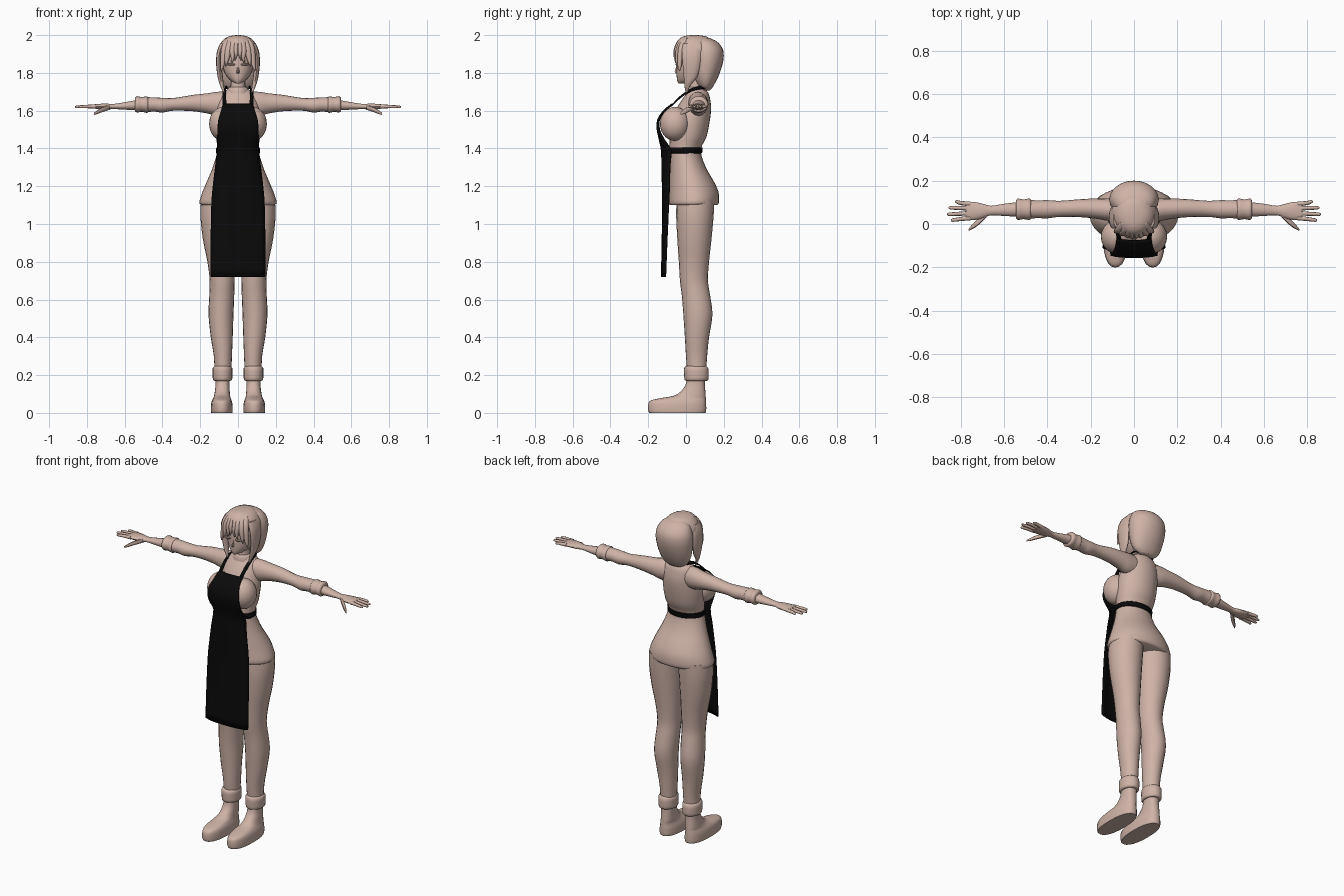
import bpy, bmesh, math
from mathutils import Vector


def material(name, rgb):
    m = bpy.data.materials.new(name)
    m.diffuse_color = (*rgb, 1)
    return m


CLAY = material("warm_beige", (0.62, 0.45, 0.385))
BLACK = material("black", (0.003, 0.003, 0.003))


def finish(name, bm, mat, mirror=False, thick=0, angle=50):
    bmesh.ops.recalc_face_normals(bm, faces=bm.faces)
    me = bpy.data.meshes.new(name)
    bm.to_mesh(me)
    bm.free()
    me.materials.append(mat)
    ob = bpy.data.objects.new(name, me)
    bpy.context.collection.objects.link(ob)
    bpy.ops.object.select_all(action='DESELECT')
    bpy.context.view_layer.objects.active = ob
    ob.select_set(True)
    bpy.ops.object.shade_smooth_by_angle(angle=math.radians(angle))
    if thick:
        mod = ob.modifiers.new("Thickness", 'SOLIDIFY')
        mod.thickness, mod.offset = thick, 0
    if mirror:
        ob.modifiers.new("Mirror", 'MIRROR')
    return ob


def smooth_rows(rows, steps):
    """Catmull-Rom interpolation between rows of numbers."""
    out = []
    for i in range(len(rows) - 1):
        p0, p1 = rows[max(i - 1, 0)], rows[i]
        p2, p3 = rows[i + 1], rows[min(i + 2, len(rows) - 1)]
        for k in range(steps):
            t = k / steps
            out.append([0.5 * (2 * b + (c - a) * t + (2 * a - 5 * b + 4 * c - d) * t * t
                               + (3 * b - a - 3 * c + d) * t ** 3)
                        for a, b, c, d in zip(p0, p1, p2, p3)])
    return out + [list(rows[-1])]


def loft(name, rows, mat=CLAY, axis='z', n=20, steps=3, power=1.0, mirror=False):
    """Oval rings along an axis. z rows: z, x, half x, y min, y max. x rows: x, y, half y, z min, z max."""
    bm = bmesh.new()
    rings = []
    for t, c, r, lo, hi in smooth_rows(rows, steps):
        ring = []
        for k in range(n):
            a = 2 * math.pi * k / n
            ca, sa = math.cos(a), math.sin(a)
            u = c + r * math.copysign(abs(ca) ** power, ca)
            v = (lo + hi) / 2 + (hi - lo) / 2 * math.copysign(abs(sa) ** power, sa)
            ring.append(bm.verts.new((u, v, t) if axis == 'z' else (t, u, v)))
        rings.append(ring)
    for a, b in zip(rings, rings[1:]):
        for k in range(n):
            bm.faces.new((a[k], a[(k + 1) % n], b[(k + 1) % n], b[k]))
    bm.faces.new(rings[0])
    bm.faces.new(rings[-1])
    return finish(name, bm, mat, mirror)


def sheet(name, rows, mat, thick, mirror=False):
    bm = bmesh.new()
    grid = [[bm.verts.new(p) for p in row] for row in rows]
    for a, b in zip(grid, grid[1:]):
        for k in range(len(a) - 1):
            bm.faces.new((a[k], a[k + 1], b[k + 1], b[k]))
    return finish(name, bm, mat, mirror, thick)


def ball(name, loc, size, mirror=False):
    bm = bmesh.new()
    bmesh.ops.create_uvsphere(bm, u_segments=20, v_segments=14, radius=1)
    for v in bm.verts:
        v.co = Vector(loc) + Vector([c * s for c, s in zip(v.co, size)])
    return finish(name, bm, CLAY, mirror)


# Torso with flared tunic hem, and neck
loft("torso", [
    (1.10, 0, .192, -.085, .165), (1.115, 0, .205, -.092, .175), (1.17, 0, .188, -.09, .172),
    (1.23, 0, .163, -.088, .145), (1.30, 0, .134, -.085, .105), (1.39, 0, .109, -.088, .078),
    (1.46, 0, .117, -.085, .108), (1.54, 0, .122, -.075, .125), (1.61, 0, .115, -.05, .133),
    (1.66, 0, .105, -.02, .128), (1.695, 0, .085, .005, .118), (1.715, 0, .05, .012, .10)], n=28)
ball("bust", (.078, -.058, 1.53), (.075, .08, .09), True)
loft("neck", [(1.68, 0, .045, .005, .10), (1.74, 0, .038, .01, .09), (1.82, 0, .038, .01, .09)])
loft("collar", [(1.69, 0, .058, -.005, .112), (1.715, 0, .055, 0, .106), (1.725, 0, .045, .008, .098)], steps=2)

# Sleeves, rolled cuffs and hands
loft("sleeves", [
    (.04, .06, .05, 1.575, 1.70), (.11, .065, .052, 1.572, 1.70), (.16, .07, .048, 1.585, 1.692),
    (.24, .073, .042, 1.597, 1.683), (.34, .07, .037, 1.60, 1.667), (.40, .068, .042, 1.59, 1.668),
    (.44, .068, .041, 1.595, 1.67), (.49, .068, .043, 1.592, 1.672)],
    axis='x', n=16, mirror=True)
loft("cuffs", [(.475, .068, .04, 1.592, 1.668), (.482, .068, .05, 1.588, 1.676), (.51, .068, .045, 1.594, 1.672),
               (.535, .068, .05, 1.59, 1.677), (.545, .068, .04, 1.598, 1.668)],
     axis='x', n=16, steps=2, mirror=True)
loft("hands", [(.52, .068, .035, 1.60, 1.66), (.60, .065, .028, 1.605, 1.645), (.66, .062, .022, 1.608, 1.636),
               (.70, .06, .034, 1.605, 1.638), (.74, .06, .042, 1.608, 1.636), (.775, .061, .04, 1.613, 1.632)],
     axis='x', n=14, mirror=True)
for label, y0, y1, tip in (("index", .028, .018, .845), ("middle", .05, .045, .862),
                           ("ring", .072, .075, .855), ("little", .092, .102, .825)):
    loft(label + "_fingers", [(.755, y0, .011, 1.611, 1.633), (.80, (y0 + y1) / 2, .0095, 1.613, 1.631),
                              (tip - .008, y1, .008, 1.613, 1.627), (tip, y1, .003, 1.617, 1.623)],
         axis='x', n=8, steps=2, mirror=True)
loft("thumbs", [(.68, .045, .014, 1.605, 1.632), (.72, .008, .015, 1.592, 1.618),
                (.745, -.012, .011, 1.582, 1.602), (.763, -.027, .004, 1.578, 1.588)],
     axis='x', n=8, steps=2, mirror=True)

# Legs, ankle cuffs and shoes
loft("legs", [
    (.20, .08, .044, .008, .105), (.30, .08, .048, .0, .112), (.40, .086, .058, -.006, .122),
    (.52, .09, .066, -.014, .14), (.62, .086, .066, -.022, .128), (.70, .084, .066, -.032, .116),
    (.80, .088, .074, -.038, .122), (.92, .098, .088, -.046, .135), (1.04, .102, .097, -.052, .146),
    (1.13, .098, .097, -.05, .15)], n=20, mirror=True)
loft("ankle_cuffs", [(.17, .082, .042, .0, .11), (.176, .082, .051, -.008, .118), (.205, .082, .052, -.01, .12),
                     (.236, .082, .052, -.01, .118), (.247, .082, .042, -.002, .108)], steps=2, mirror=True)
loft("shoes", [
    (0, .086, .056, -.195, .104), (.012, .086, .058, -.20, .107), (.045, .086, .057, -.20, .107),
    (.065, .086, .052, -.188, .106), (.078, .085, .046, -.135, .105), (.092, .084, .042, -.06, .104),
    (.12, .083, .039, -.022, .102), (.15, .082, .037, -.002, .10), (.19, .082, .037, .006, .10)],
    n=24, power=.85, mirror=True)

# Head, nose and thin eyelids
loft("head", [(1.745, 0, .012, -.04, -.005), (1.76, 0, .04, -.047, .07), (1.79, 0, .066, -.05, .11),
              (1.83, 0, .08, -.05, .13), (1.88, 0, .085, -.048, .14), (1.94, 0, .075, -.035, .13),
              (1.975, 0, .04, 0, .10)], n=24)
loft("nose", [(1.797, 0, .007, -.055, -.04), (1.805, 0, .008, -.062, -.04), (1.835, 0, .004, -.052, -.04)],
     n=6, steps=1)
loft("eyelids", [(1.838, .035, .019, -.052, -.03), (1.845, .036, .023, -.056, -.03),
                 (1.849, .036, .02, -.053, -.03)], n=10, steps=1, mirror=True)

# Hair: front cap, back bob, fringe and side locks
loft("hair_cap", [(1.90, 0, .104, -.035, .15), (1.93, 0, .104, -.05, .15), (1.96, 0, .09, -.05, .14),
                  (1.982, 0, .07, -.034, .125), (1.995, 0, .042, -.008, .10), (2.0, 0, .01, .03, .06)], n=24)
loft("hair_back", [(1.708, 0, .045, .09, .128), (1.73, 0, .08, .065, .145), (1.78, 0, .102, .04, .171),
                   (1.84, 0, .112, .03, .192), (1.89, 0, .114, .025, .20), (1.93, 0, .106, .03, .193),
                   (1.965, 0, .085, .04, .165), (1.985, 0, .05, .055, .125)], n=24)
for i, (x0, x1, half, low) in enumerate(((.012, .010, .013, 1.865), (.03, .028, .016, 1.85),
                                         (.052, .06, .018, 1.835), (.072, .083, .018, 1.81))):
    back = .022 * (x0 / .07) ** 2
    loft("fringe_%d" % (i + 1), [(low, x1 + .006, .002, -.06 + back, -.055 + back),
                                 (low + .03, x1, half * .6, -.068 + back, -.046 + back),
                                 (1.92, x0, half, -.067 + back, -.035 + back),
                                 (1.96, x0 * .85, half * .9, -.053 + back, -.015 + back),
                                 (1.985, x0 * .7, half * .6, -.025 + back, .01)], n=10, mirror=True)
loft("side_locks", [(1.685, .07, .002, .0, .006), (1.73, .084, .010, -.008, .022), (1.78, .094, .014, -.012, .06),
                    (1.85, .101, .015, -.018, .075), (1.91, .097, .015, -.022, .08),
                    (1.955, .08, .015, -.015, .07)], n=12, mirror=True)

# Apron: z, half width, y at centre, backward bend at the edges
rows = []
for z, w, y, bend in smooth_rows([
        (.72, .145, -.13, .022), (.90, .144, -.126, .025), (1.10, .14, -.124, .032), (1.20, .132, -.125, .038),
        (1.30, .12, -.127, .042), (1.39, .11, -.13, .05), (1.45, .109, -.142, .025), (1.50, .108, -.152, .012),
        (1.55, .104, -.15, .009), (1.60, .088, -.118, .008), (1.635, .08, -.075, .01)], 3):
    rows.append([(w * u / 6, y + bend * abs(u / 6) ** 3, z) for u in range(-6, 7)])
sheet("apron", rows, BLACK, .006)

# Neck straps and waist band
path = smooth_rows([(.07, -.078, 1.625), (.073, -.03, 1.672), (.073, .025, 1.708), (.066, .075, 1.722),
                    (.04, .112, 1.722), (0, .122, 1.72)], 3)
strap = []
for i, p in enumerate(path):
    f = i / (len(path) - 1)
    side = Vector((.011 * (1 - f), .006 * f, -.011 * f))
    strap.append([Vector(p) - side, Vector(p) + side])
sheet("neck_straps", strap, BLACK, .006, True)
loft("waist_band", [(1.374, 0, .112, -.098, .082), (1.377, 0, .116, -.1, .086), (1.403, 0, .116, -.1, .088),
                    (1.406, 0, .112, -.098, .084)], BLACK, n=28, steps=1)
